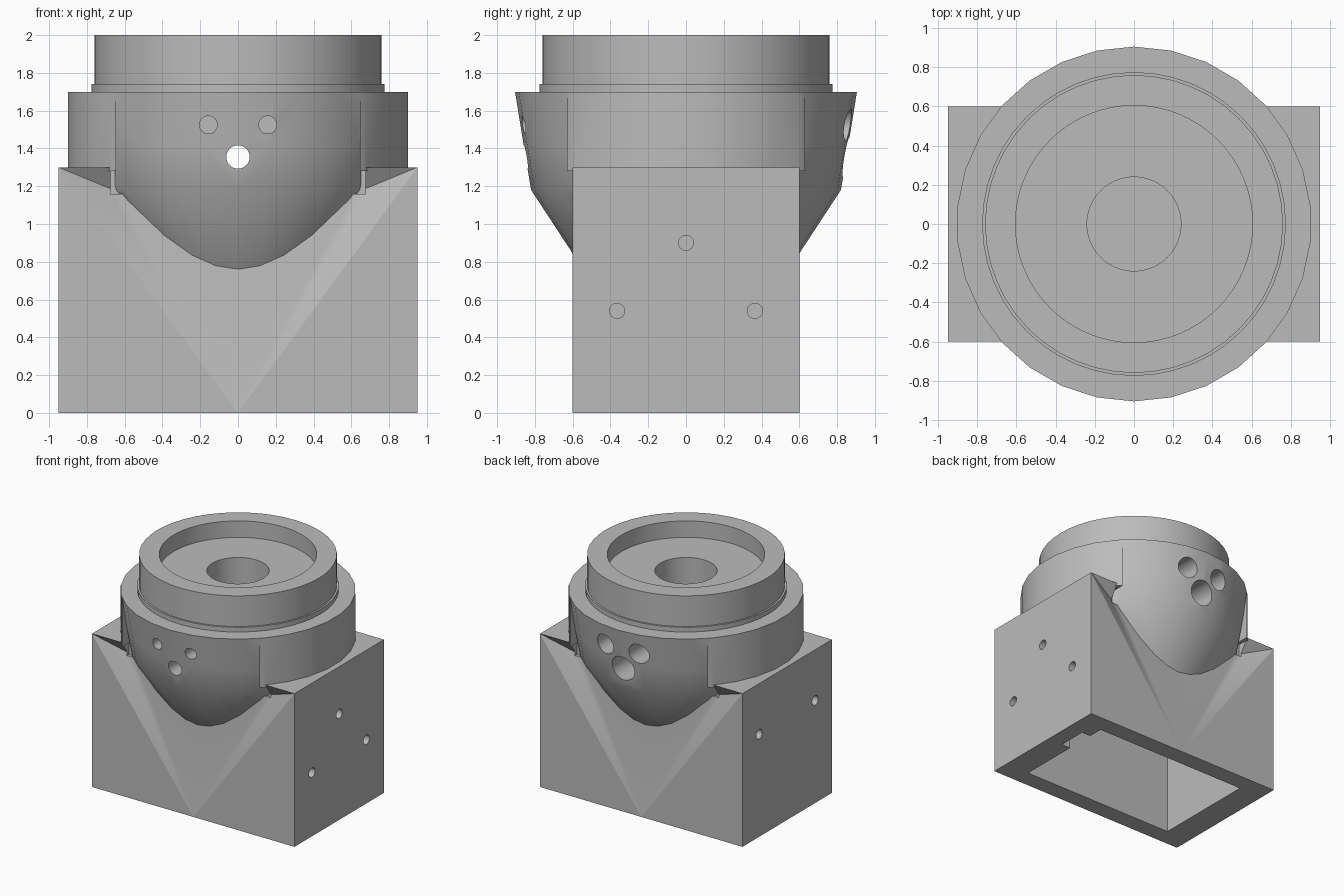
import bpy, bmesh, math
from mathutils import Matrix, Vector

cube = bpy.data.objects.get("Cube")
if cube:
    bpy.data.objects.remove(cube, do_unlink=True)

grey = bpy.data.materials.new("plain_grey")
grey.use_nodes = True
color = (0.5, 0.5, 0.5, 1)
grey.diffuse_color = color
grey.node_tree.nodes["Principled BSDF"].inputs["Base Color"].default_value = color


def finish(bm, name):
    bmesh.ops.recalc_face_normals(bm, faces=bm.faces)
    mesh = bpy.data.meshes.new(name)
    bm.to_mesh(mesh)
    bm.free()
    mesh.materials.append(grey)
    ob = bpy.data.objects.new(name, mesh)
    bpy.context.collection.objects.link(ob)
    return ob


def block(name, low, high):
    low, high = Vector(low), Vector(high)
    bm = bmesh.new()
    bmesh.ops.create_cube(bm, size=1, matrix=Matrix.Translation((low + high) / 2)
                          @ Matrix.Diagonal((high - low).to_4d()))
    return finish(bm, name)


def lathe(name, profile, sides):
    """Solid of revolution from (radius, height) pairs, first vertex on +y."""
    bm = bmesh.new()
    rings = []
    for r, z in profile:
        angles = [2 * math.pi * i / sides for i in range(sides)]
        rings.append([bm.verts.new((r * math.sin(a), r * math.cos(a), z)) for a in angles])
    bm.faces.new(rings[0])
    bm.faces.new(rings[-1])
    for lower, upper in zip(rings, rings[1:]):
        for i in range(sides):
            j = (i + 1) % sides
            bm.faces.new((lower[i], lower[j], upper[j], upper[i]))
    return finish(bm, name)


def rod(name, start, end, radius, sides=32):
    start, end = Vector(start), Vector(end)
    way = end - start
    bm = bmesh.new()
    bmesh.ops.create_cone(bm, cap_ends=True, segments=sides, radius1=radius, radius2=radius,
                          depth=way.length, matrix=Matrix.Translation((start + end) / 2)
                          @ way.to_track_quat('Z', 'Y').to_matrix().to_4x4())
    return finish(bm, name)


def hull(name, points):
    bm = bmesh.new()
    for p in points:
        bm.verts.new(p)
    bmesh.ops.convex_hull(bm, input=bm.verts)
    return finish(bm, name)


def combine(target, tool, operation):
    tool.hide_render = True
    mod = target.modifiers.new("combine", 'BOOLEAN')
    mod.operation, mod.object, mod.solver = operation, tool, 'EXACT'
    bpy.context.view_layer.objects.active = target
    bpy.ops.object.modifier_apply(modifier=mod.name)
    bpy.data.objects.remove(tool, do_unlink=True)


# Square base with a sloping triangular recess on front and back
body = block("housing_body", (-0.95, -0.6, 0), (0.95, 0.6, 1.3))
for s in (-1, 1):
    pts = [(0, s * 0.6, 0), (0, s * 0.8, 0), (0, s * 0.515, 1.18)]
    for x in (-1, 1):
        pts += [(x * 0.95, s * 0.6, 1.3), (x * 0.95, s * 0.8, 1.3), (x * 0.67, s * 0.52, 1.185)]
    combine(body, hull("recess_cutter", pts), 'DIFFERENCE')
    ys = sorted((s * 0.5, s * 0.8))
    combine(body, block("notch_cutter", (-0.675, ys[0], 1.16), (0.675, ys[1], 1.4)), 'DIFFERENCE')

# Straight drum on the sides, tapered belly between
drum = lathe("side_drum", [(0.905, 1.28), (0.905, 1.7)], 30)
combine(drum, block("drum_cutter", (-0.645, -1, 1), (0.645, 1, 2)), 'DIFFERENCE')
belly = lathe("belly", [(0.44, 0.6), (0.82, 1.18), (0.86, 1.42), (0.905, 1.7)], 30)
combine(belly, block("belly_limit", (-0.65, -1, 0.3), (0.65, 1, 2)), 'INTERSECT')
combine(body, belly, 'UNION')
combine(body, drum, 'UNION')

# Collar and neck
neck = lathe("neck", [(0.775, 1.65), (0.775, 1.74), (0.76, 1.74), (0.76, 2)], 48)
combine(body, neck, 'UNION')

# Hollow underside, stepped top bore
combine(body, block("cavity", (-0.725, -0.45, -0.1), (0.725, 0.45, 1.03)), 'DIFFERENCE')
combine(body, block("cavity_slot", (0.7, 0.07, -0.1), (0.81, 0.32, 0.09)), 'DIFFERENCE')
combine(body, rod("top_recess", (0, 0, 1.86), (0, 0, 2.2), 0.605, 64), 'DIFFERENCE')
combine(body, rod("top_bore", (0, 0, 1.2), (0, 0, 2.2), 0.24, 48), 'DIFFERENCE')

# Through hole with a counterbore, and blind holes beside it
holes = [((0, -1, 1.355), (0, 1, 1.355), 0.062), ((0, 0.6, 1.355), (0, 1, 1.355), 0.105)]
for x in (-0.157, 0.157):
    holes.append(((x, -1, 1.525), (x, -0.6, 1.525), 0.047))
    holes.append(((x, 0.6, 1.525), (x, 1, 1.525), 0.085))
# Screw holes in the side walls
for y, z in ((0, 0.9), (-0.365, 0.54), (0.365, 0.54)):
    holes.append(((0.65, y, z), (1, y, z), 0.04))
for y in (-0.375, 0.375):
    holes.append(((-0.65, y, 0.87), (-1, y, 0.87), 0.04))
for start, end, radius in holes:
    combine(body, rod("hole_cutter", start, end, radius), 'DIFFERENCE')

bpy.ops.object.select_all(action='DESELECT')
body.select_set(True)
bpy.context.view_layer.objects.active = body
bpy.ops.object.shade_smooth_by_angle(angle=math.radians(25))
